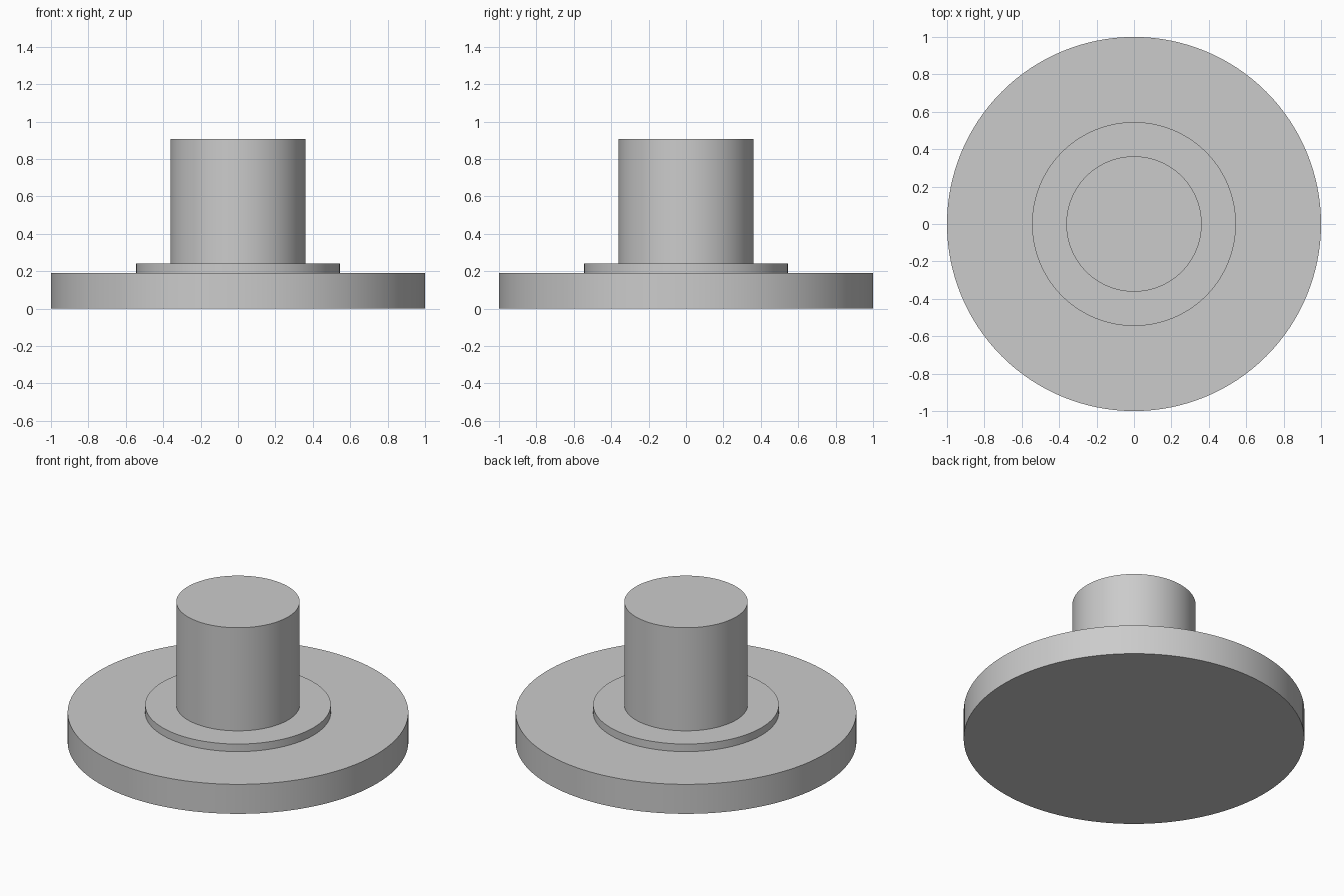
import bpy
import math

cube = bpy.data.objects.get("Cube")
if cube:
    bpy.data.objects.remove(cube, do_unlink=True)

# Single plain grey
grey = bpy.data.materials.new("plain grey")
grey.use_nodes = True
colour = (0.6, 0.6, 0.6, 1)
grey.diffuse_color = colour
grey.node_tree.nodes["Principled BSDF"].inputs["Base Color"].default_value = colour


def disc(name, radius, bottom, top):
    """Upright smooth-sided cylinder between two heights."""
    bpy.ops.mesh.primitive_cylinder_add(
        vertices=128, radius=radius, depth=top - bottom,
        location=(0, 0, (bottom + top) / 2))
    part = bpy.context.object
    part.name = name
    part.data.materials.append(grey)
    bpy.ops.object.shade_smooth_by_angle(angle=math.radians(30))
    return part


# Wide base, thin raised collar and solid central post, stacked
disc("base_flange", 1.0, 0.0, 0.191)
disc("collar", 0.545, 0.191, 0.24)
disc("post", 0.362, 0.24, 0.908)
